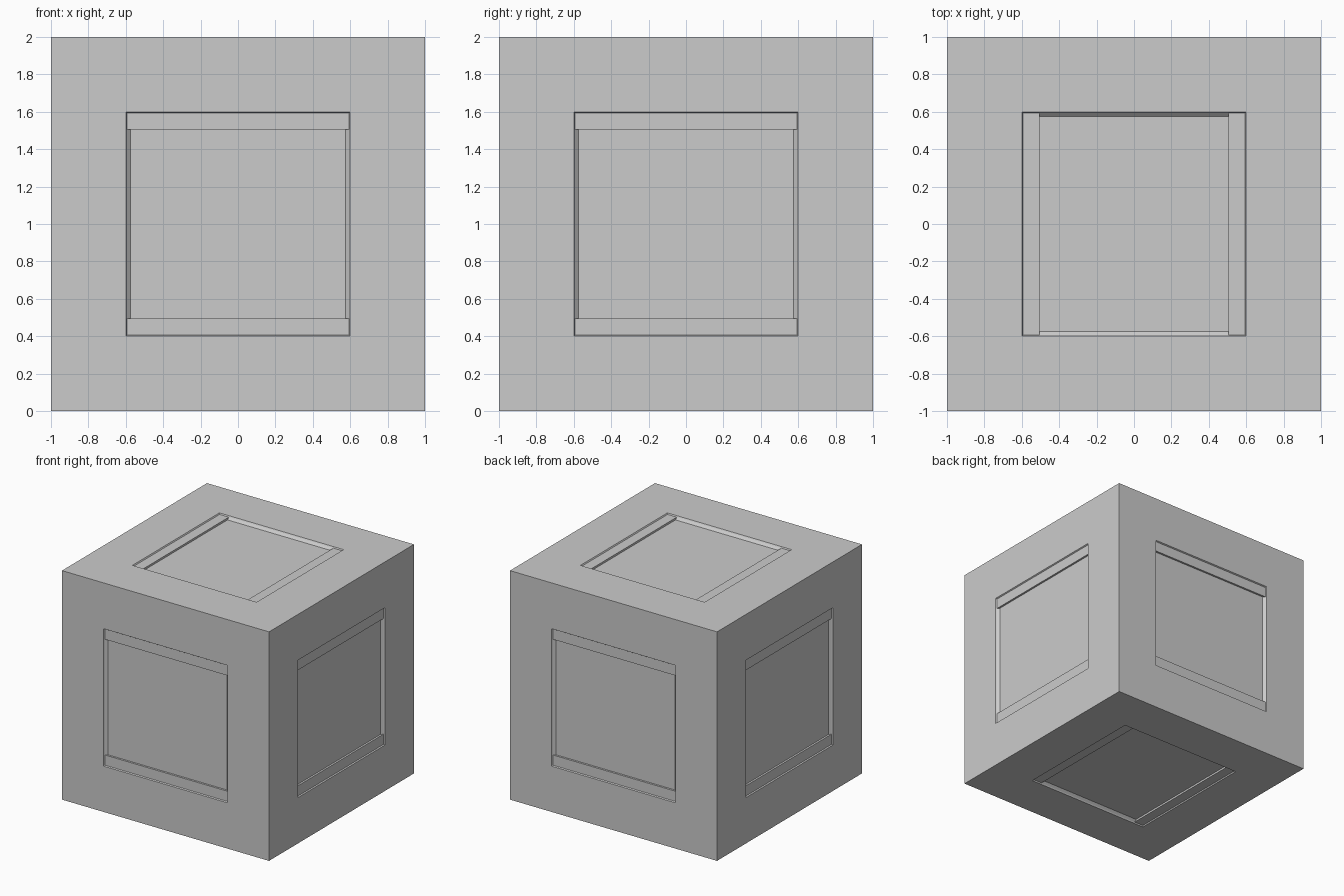
import bpy, bmesh
from mathutils import Vector

if "Cube" in bpy.data.objects:
    bpy.data.objects.remove(bpy.data.objects["Cube"])

OPEN, RIM = 0.6, 0.594        # opening at the surface / at strip depth
STRIP, PANEL = 0.505, 0.576   # panel half height / half width
D1, D2 = 0.01, 0.027          # strip depth / panel depth

X, Y, Z = Vector((1, 0, 0)), Vector((0, 1, 0)), Vector((0, 0, 1))
# (across, up, outward) for each side of the cube
SIDES = [(X, Z, -Y), (-X, Z, Y), (Y, Z, X), (-Y, Z, -X), (Y, -X, Z), (Y, X, -Z)]

bm = bmesh.new()


def add_side(u, v, n):
    def face(points, s=1):
        bm.faces.new([bm.verts.new(u * a * s + v * b * s + n * (1 - d) + Z)
                      for a, b, d in points])

    for s in (1, -1):  # each piece repeats turned by half a turn
        # flat frame around the opening
        face([(-1, 1, 0), (-OPEN, OPEN, 0), (OPEN, OPEN, 0), (1, 1, 0)], s)
        face([(1, 1, 0), (OPEN, OPEN, 0), (OPEN, -OPEN, 0), (1, -1, 0)], s)
        # thin rim down to the strips
        face([(-OPEN, OPEN, 0), (-RIM, RIM, D1), (RIM, RIM, D1), (OPEN, OPEN, 0)], s)
        face([(OPEN, OPEN, 0), (RIM, RIM, D1), (RIM, STRIP, D1),
              (RIM, -STRIP, D1), (RIM, -RIM, D1), (OPEN, -OPEN, 0)], s)
        # shallow strip and its step to the panel
        face([(-RIM, RIM, D1), (-RIM, STRIP, D1), (RIM, STRIP, D1), (RIM, RIM, D1)], s)
        face([(-RIM, STRIP, D1), (-PANEL, STRIP, D2), (PANEL, STRIP, D2), (RIM, STRIP, D1)], s)
        # sloped side wall
        face([(RIM, STRIP, D1), (PANEL, STRIP, D2), (PANEL, -STRIP, D2), (RIM, -STRIP, D1)], s)
    # recessed panel
    face([(-PANEL, -STRIP, D2), (PANEL, -STRIP, D2), (PANEL, STRIP, D2), (-PANEL, STRIP, D2)])


for side in SIDES:
    add_side(*side)

bmesh.ops.remove_doubles(bm, verts=bm.verts, dist=1e-4)
bmesh.ops.recalc_face_normals(bm, faces=bm.faces)
mesh = bpy.data.meshes.new("panelled_cube")
bm.to_mesh(mesh)
bm.free()
cube = bpy.data.objects.new("panelled_cube", mesh)
bpy.context.collection.objects.link(cube)
